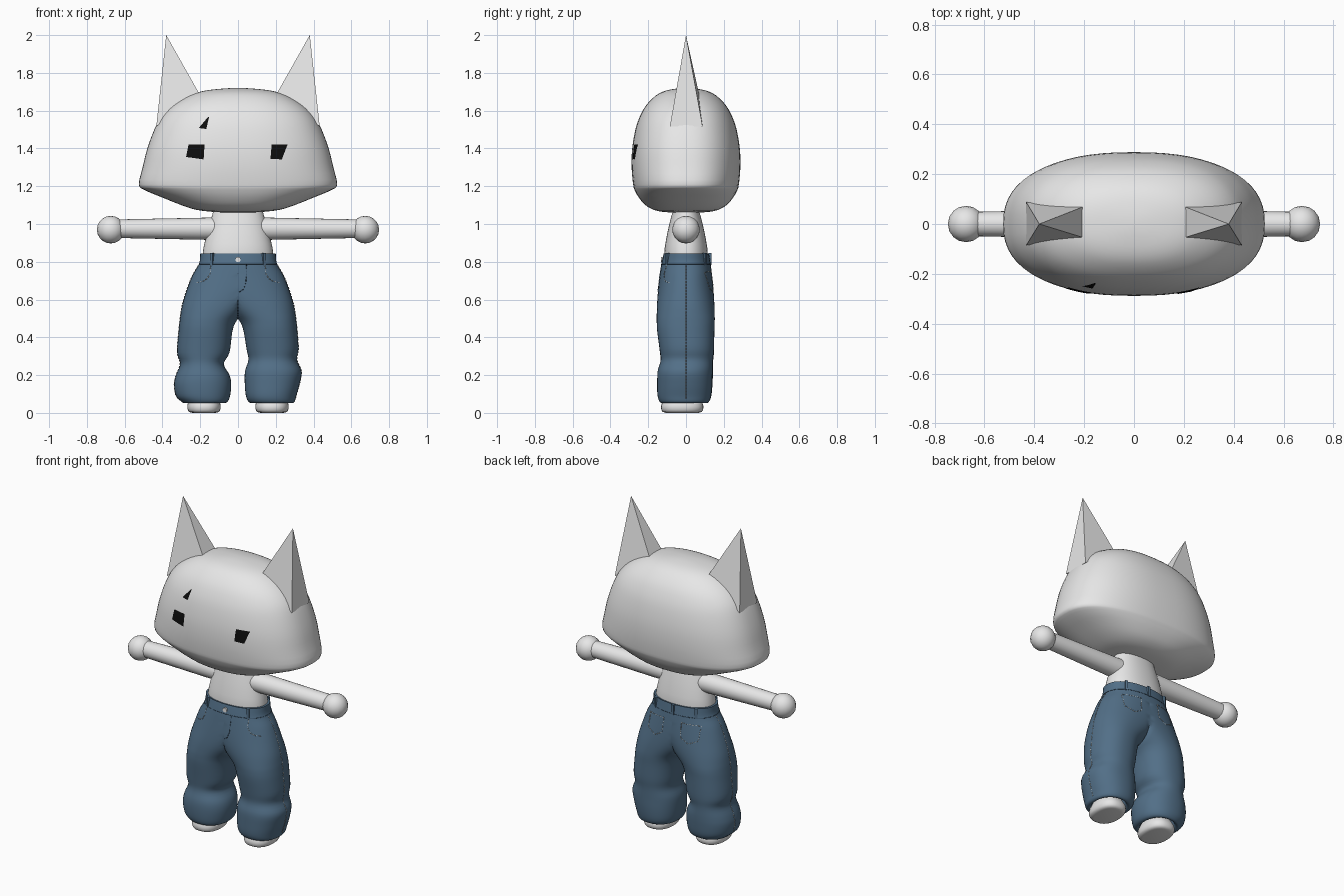
import bpy, bmesh, math
from mathutils import Vector
from mathutils.bvhtree import BVHTree

cube = bpy.data.objects.get("Cube")
if cube:
    bpy.data.objects.remove(cube, do_unlink=True)


def material(name, r, g, b):
    m = bpy.data.materials.new(name)
    m.use_nodes = True
    m.diffuse_color = (r, g, b, 1)
    bsdf = m.node_tree.nodes["Principled BSDF"]
    bsdf.inputs["Base Color"].default_value = (r, g, b, 1)
    bsdf.inputs["Roughness"].default_value = 0.8
    return m


SKIN = material("pale grey", 0.8, 0.8, 0.8)
DENIM = material("denim blue", 0.085, 0.16, 0.245)
SEAM = material("dark denim", 0.03, 0.06, 0.1)
THREAD = material("light thread", 0.6, 0.57, 0.52)
BLACK = material("black", 0.004, 0.004, 0.004)


def finish(name, bm, mat, angle=None):
    """Turn a bmesh into an object, smooth below the given angle."""
    bmesh.ops.recalc_face_normals(bm, faces=bm.faces)
    mesh = bpy.data.meshes.new(name)
    bm.to_mesh(mesh)
    obj = bpy.data.objects.new(name, mesh)
    bpy.context.collection.objects.link(obj)
    mesh.materials.append(mat)
    if angle:
        bpy.ops.object.select_all(action="DESELECT")
        obj.select_set(True)
        bpy.context.view_layer.objects.active = obj
        bpy.ops.object.shade_smooth_by_angle(angle=math.radians(angle))
    return obj


def refine(rows, steps):
    """Catmull-Rom interpolation between profile rows."""
    out = []
    for i in range(len(rows) - 1):
        a, b, c, d = (rows[max(0, min(len(rows) - 1, i + k))] for k in (-1, 0, 1, 2))
        for s in range(steps):
            t = s / steps
            out.append([q + t / 2 * (r - p + t * (2 * p - 5 * q + 4 * r - v + t * (3 * q - p - 3 * r + v)))
                        for p, q, r, v in zip(a, b, c, d)])
    return out + [list(rows[-1])]


def loft(bm, rows, power=2.0, count=48, side=0, caps=True):
    """Stack superellipse rings: z, x low, x high, y low, y high."""
    rings = []
    for z, x0, x1, y0, y1 in rows:
        ring = []
        for k in range(count):
            a = math.tau * k / count
            c, s = math.cos(a), math.sin(a)
            c = math.copysign(abs(c) ** (2 / power), c)
            s = math.copysign(abs(s) ** (2 / power), s)
            x = (x0 + x1) / 2 + (x1 - x0) / 2 * c
            x = side * max(0, x) if side else x
            ring.append(bm.verts.new((x, (y0 + y1) / 2 + (y1 - y0) / 2 * s, z)))
        rings.append(ring)
    for low, high in zip(rings, rings[1:]):
        for k in range(count):
            n = (k + 1) % count
            face = (low[k], low[n], high[n], high[k])
            if not side or any(abs(v.co.x) > 1e-6 for v in face):
                bm.faces.new(face)
    if caps:
        bm.faces.new(rings[0])
        bm.faces.new(rings[-1])


def even(rows):
    return [(z, -w, w, -d, d) for z, w, d in rows]


# Head: wide helmet shape with low cheeks
bm = bmesh.new()
loft(bm, refine(even([
    (1.06, .06, .05), (1.064, .13, .12), (1.075, .22, .17), (1.1, .3, .215), (1.14, .4, .25),
    (1.18, .495, .272), (1.21, .525, .28), (1.3, .505, .288), (1.4, .48, .285), (1.5, .443, .268),
    (1.57, .405, .244), (1.63, .345, .21), (1.68, .26, .16), (1.705, .18, .11), (1.717, .08, .05),
    (1.72, .01, .01)]), 3), 2.4, 64)
head_surface = BVHTree.FromBMesh(bm)
finish("head", bm, SKIN, 60)

# Torso
bm = bmesh.new()
loft(bm, refine(even([(.7, .19, .11), (.84, .187, .115), (.92, .172, .105), (1.0, .15, .088),
                      (1.08, .128, .068), (1.14, .12, .06)]), 3), 2.2)
finish("torso", bm, SKIN, 50)

# Ears, arms, hands and shoes on both sides
for side, label in ((1, "left"), (-1, "right")):
    bm = bmesh.new()
    tip = Vector((.38, 0, 2))
    base = [Vector(p) for p in ((.205, -.055, 1.69), (.43, -.083, 1.54), (.43, .085, 1.54), (.205, .07, 1.69))]
    corners = [bm.verts.new(((tip + (p - tip) * 1.05).x * side, p.y * 1.03, (tip + (p - tip) * 1.05).z))
               for p in base]
    top = bm.verts.new((tip.x * side, 0, tip.z))
    bm.faces.new(corners)
    for k in range(4):
        bm.faces.new((corners[k], corners[(k + 1) % 4], top))
    finish(label + "_ear", bm, SKIN)

    bpy.ops.mesh.primitive_cone_add(vertices=24, radius1=.06, radius2=.049, depth=.54,
                                    location=(side * .37, 0, .975), rotation=(0, side * math.pi / 2, 0))
    arm = bpy.context.object
    bpy.ops.mesh.primitive_uv_sphere_add(segments=16, ring_count=10, radius=.073, location=(side * .674, 0, .97))
    hand = bpy.context.object
    for obj, part in ((arm, "_arm"), (hand, "_hand")):
        obj.name = label + part
        obj.data.materials.append(SKIN)
        bpy.ops.object.select_all(action="DESELECT")
        obj.select_set(True)
        bpy.context.view_layer.objects.active = obj
        bpy.ops.object.shade_smooth_by_angle(angle=math.radians(50))

    bm = bmesh.new()
    cx, cy = side * .18, -.02
    loft(bm, [(z, cx - w, cx + w, cy - d, cy + d) for z, w, d in refine(
        [(0, .06, .085), (.006, .08, .104), (.025, .088, .112), (.05, .086, .108), (.09, .07, .085),
         (.15, .06, .06)], 2)], 2.4, 32)
    finish(label + "_shoe", bm, SKIN, 50)

# Trousers: two clipped leg tubes welded down the middle
hips = [(.842, -.2, .2, -.118, .122), (.79, -.206, .206, -.13, .13), (.73, -.235, .24, -.139, .138),
        (.66, -.2, .268, -.147, .145), (.58, -.1, .293, -.153, .15), (.52, -.025, .304, -.155, .152),
        (.48, .012, .309, -.155, .152), (.43, .03, .314, -.152, .15)]
legs = {
    1: [(.34, .045, .32, -.14, .148), (.28, .055, .312, -.134, .142), (.22, .037, .336, -.15, .14),
        (.15, .036, .325, -.152, .138), (.09, .042, .308, -.15, .132)],
    -1: [(.32, .045, .322, -.138, .148), (.26, .075, .306, -.134, .142), (.2, .045, .328, -.15, .142),
         (.15, .036, .338, -.154, .14), (.09, .042, .328, -.15, .134)]}
cuff = [(.06, .055, .3, -.14, .122), (.052, .075, .285, -.125, .108), (.068, .09, .27, -.11, .09),
        (.12, .09, .27, -.1, .08)]
bm = bmesh.new()
for side, leg in legs.items():
    loft(bm, refine(hips + leg + cuff, 4), 2.25, 48, side, False)
bmesh.ops.remove_doubles(bm, verts=bm.verts, dist=1e-4)
trouser_surface = BVHTree.FromBMesh(bm)
finish("trousers", bm, DENIM, 70)

# Waistband rim closing the gap to the body
bm = bmesh.new()
loft(bm, even([(.82, .195, .112), (.845, .2, .12), (.845, .186, .112), (.82, .18, .105)]), 2.25, 48, 0, False)
finish("waist_rim", bm, DENIM, 40)


def snap(surface, origin, direction, lift=.001):
    hit, normal, _, _ = surface.ray_cast(Vector(origin), Vector(direction).normalized())
    if hit is None:
        return None
    return hit - Vector(direction).normalized() * lift


def front(x, z):
    return snap(trouser_surface, (x, -1, z), (0, 1, 0))


def back(x, z):
    return snap(trouser_surface, (x, 1, z), (0, -1, 0))


def stitch(name, lines, place, mat, radius=.0016, dash=.65, step=.016):
    """Lay short thread strokes along flat guide lines."""
    curve = bpy.data.curves.new(name, "CURVE")
    curve.dimensions = "3D"
    curve.bevel_depth = radius
    curve.bevel_resolution = 0
    for line in lines:
        for p, q in zip(line, line[1:]):
            p, q = Vector(p), Vector(q)
            n = max(1, round((q - p).length / step))
            for k in range(n):
                ends = [place(*p.lerp(q, (k + t) / n)) for t in (0, dash)]
                if None in ends:
                    continue
                spline = curve.splines.new("POLY")
                spline.points.add(1)
                for point, co in zip(spline.points, ends):
                    point.co = (*co, 1)
    curve.materials.append(mat)
    bpy.context.collection.objects.link(bpy.data.objects.new(name, curve))


def both(line):
    return [line, [(-x, z) for x, z in line]]


# Stitching: pockets, fly, side seams and waistband seam
stitch("front_pocket_stitching", both([(.145, .78), (.147, .74), (.163, .71), (.19, .695), (.225, .69)]),
       front, THREAD)
stitch("back_pocket_stitching", both([(.06, .75), (.175, .745), (.172, .66), (.115, .635), (.065, .66), (.06, .75)]),
       back, THREAD)
stitch("fly_stitching", [[(.045, .785), (.042, .69), (.03, .655), (0, .635)]], front, SEAM)
for side, label in ((1, "left"), (-1, "right")):
    stitch(label + "_side_seam", [[(0, .78), (0, .07)]],
           lambda y, z, s=side: snap(trouser_surface, (s, y, z), (-s, 0, 0)), THREAD)


def around(angle, z):
    out = Vector((math.cos(angle), math.sin(angle), 0))
    return snap(trouser_surface, out + Vector((0, 0, z)), -out)


stitch("waistband_seam", [[(0, .788), (math.tau, .788)]], around, SEAM, .0014, 1, .1)

# Belt loops
for k, (x, y) in enumerate(((.14, -.1), (-.14, -.1), (.14, .1), (-.14, .1), (0, .12))):
    angle = math.atan2(y, x)
    co = around(angle, .815)
    normal_angle = math.atan2(co.y / .13 ** 2, co.x / .2 ** 2)
    bpy.ops.mesh.primitive_cube_add(size=1, location=co, rotation=(0, 0, normal_angle))
    loop = bpy.context.object
    loop.name = "belt_loop_%d" % (k + 1)
    loop.scale = (.016, .016, .062)
    loop.data.materials.append(SEAM if k < 0 else DENIM)

# Button
bpy.ops.mesh.primitive_cylinder_add(vertices=16, radius=.014, depth=.012, location=front(0, .812),
                                    rotation=(math.pi / 2, 0, 0))
bpy.context.object.name = "button"
bpy.context.object.data.materials.append(SKIN)


# Face marks: thin patches that follow the head
def patch(name, a, b, c, d, n=6):
    bm = bmesh.new()
    a, b, c, d = map(Vector, (a, b, c, d))
    grid = []
    for i in range(n + 1):
        line = [a.lerp(b, k / n).lerp(d.lerp(c, k / n), i / n) for k in range(n + 1)]
        grid.append([bm.verts.new(snap(head_surface, (p.x, -1, p.y), (0, 1, 0), .003)) for p in line])
    for i in range(n):
        for k in range(n):
            bm.faces.new((grid[i][k], grid[i][k + 1], grid[i + 1][k + 1], grid[i + 1][k]))
    finish(name, bm, BLACK)


patch("right_eye", (-.262, 1.42), (-.177, 1.42), (-.182, 1.342), (-.275, 1.355))
patch("left_eye", (.178, 1.42), (.262, 1.42), (.232, 1.342), (.172, 1.345))
patch("brow_mark", (-.158, 1.567), (-.153, 1.567), (-.168, 1.503), (-.208, 1.508))
